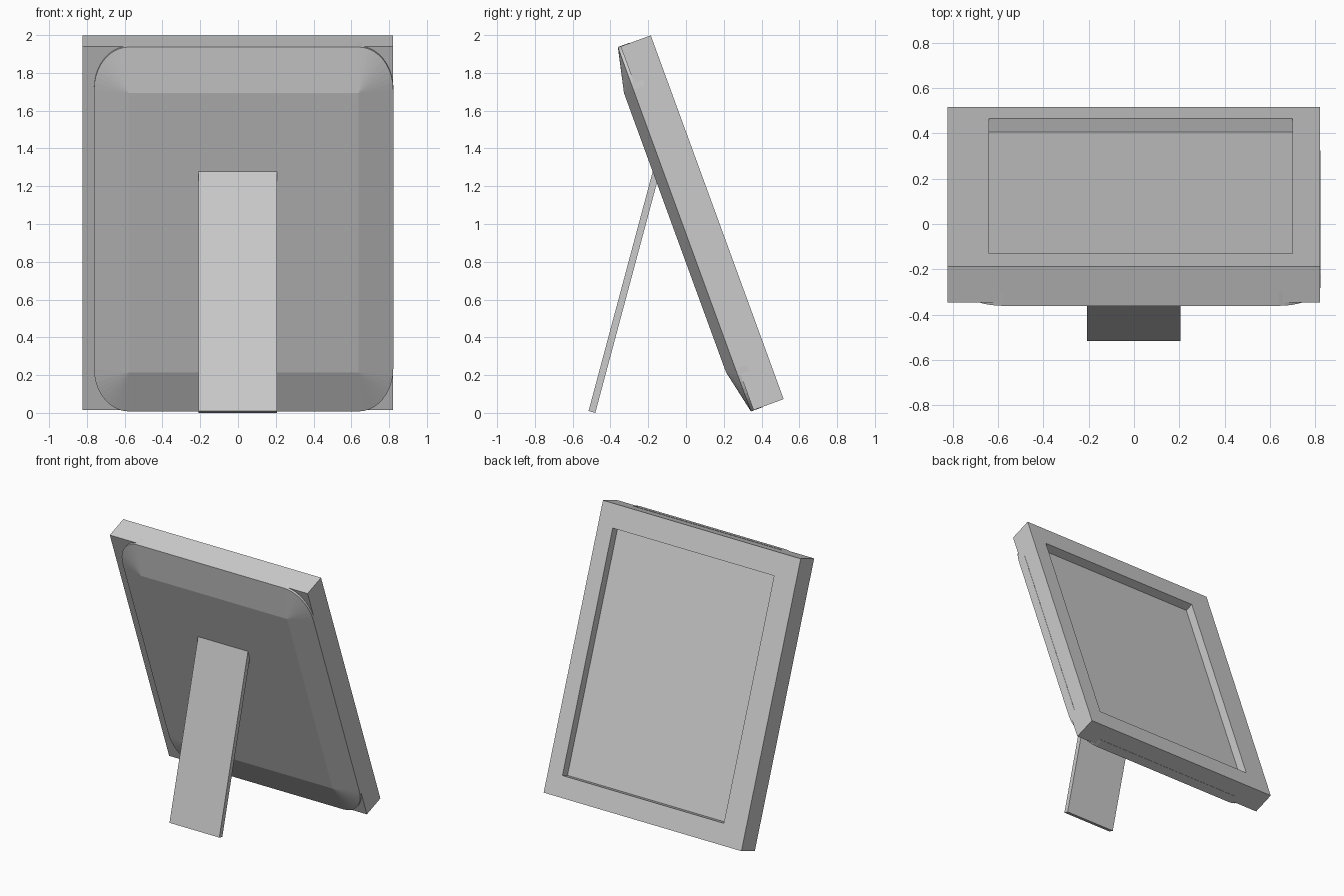
import bpy, bmesh
from math import radians, sin, cos, pi
from mathutils import Vector

if "Cube" in bpy.data.objects:
    bpy.data.objects.remove(bpy.data.objects["Cube"])

# Leaning axes: UP runs along the frame, OUT points out of the picture side
TILT = radians(20.07)
BASE = Vector((0, 0.517, 0.073))
RIGHT = Vector((1, 0, 0))
UP = Vector((0, -sin(TILT), cos(TILT)))
OUT = Vector((0, cos(TILT), sin(TILT)))


def leaning(loop, depth):
    """Place a 2D outline on the tilted plane at the given depth."""
    return [BASE + RIGHT * x + UP * u + OUT * depth for x, u in loop]


def loft(name, rings):
    """Skin matching rings of points and cap both ends."""
    bm = bmesh.new()
    rows = [[bm.verts.new(p) for p in ring] for ring in rings]
    count = len(rows[0])
    for a, b in zip(rows, rows[1:]):
        for i in range(count):
            j = (i + 1) % count
            bm.faces.new((a[i], a[j], b[j], b[i]))
    bm.faces.new(rows[0])
    bm.faces.new(rows[-1])
    bmesh.ops.remove_doubles(bm, verts=bm.verts[:], dist=0.0001)
    bmesh.ops.recalc_face_normals(bm, faces=bm.faces[:])
    mesh = bpy.data.meshes.new(name)
    bm.to_mesh(mesh)
    bm.free()
    obj = bpy.data.objects.new(name, mesh)
    bpy.context.collection.objects.link(obj)
    return obj


def rect(x0, x1, u0, u1):
    return [(x0, u0), (x1, u0), (x1, u1), (x0, u1)]


def rounded(x0, x1, u0, u1, rx, ru, steps=10):
    """Rectangle with elliptical corners; zero steps of radius gives the arc centres."""
    arc, centres = [], []
    corners = [(x1 - rx, u1 - ru), (x0 + rx, u1 - ru), (x0 + rx, u0 + ru), (x1 - rx, u0 + ru)]
    for k, (cx, cu) in enumerate(corners):
        for s in range(steps + 1):
            a = (k + s / steps) * pi / 2
            arc.append((cx + rx * cos(a), cu + ru * sin(a)))
            centres.append((cx, cu))
    return arc, centres


# Frame with the recessed picture window
outer = rect(-0.822, 0.82, 0, 2.05)
window = rect(-0.64, 0.70, 0.15, 1.885)
loft("frame", [leaning(outer, -0.17), leaning(outer, 0),
               leaning(window, 0), leaning(window, -0.064)])

# Backing board: rounded edge sloping up to a flat middle
edge, flat = rounded(-0.762, 0.822, -0.002, 2.052, 0.185, 0.24)
loft("backing_board", [leaning(edge, -0.12), leaning(edge, -0.185), leaning(flat, -0.238)])

# Easel leg, its top end sunk into the backing board
lean = radians(15)
along = Vector((0, sin(lean), cos(lean)))
thick = Vector((0, cos(lean), -sin(lean))) * 0.037
foot = Vector((0, -0.516, 0.0097))
section = [foot + RIGHT * -0.208, foot + RIGHT * 0.206,
           foot + RIGHT * 0.206 + thick, foot + RIGHT * -0.208 + thick]
loft("easel_leg", [section, [p + along * 1.32 for p in section]])
